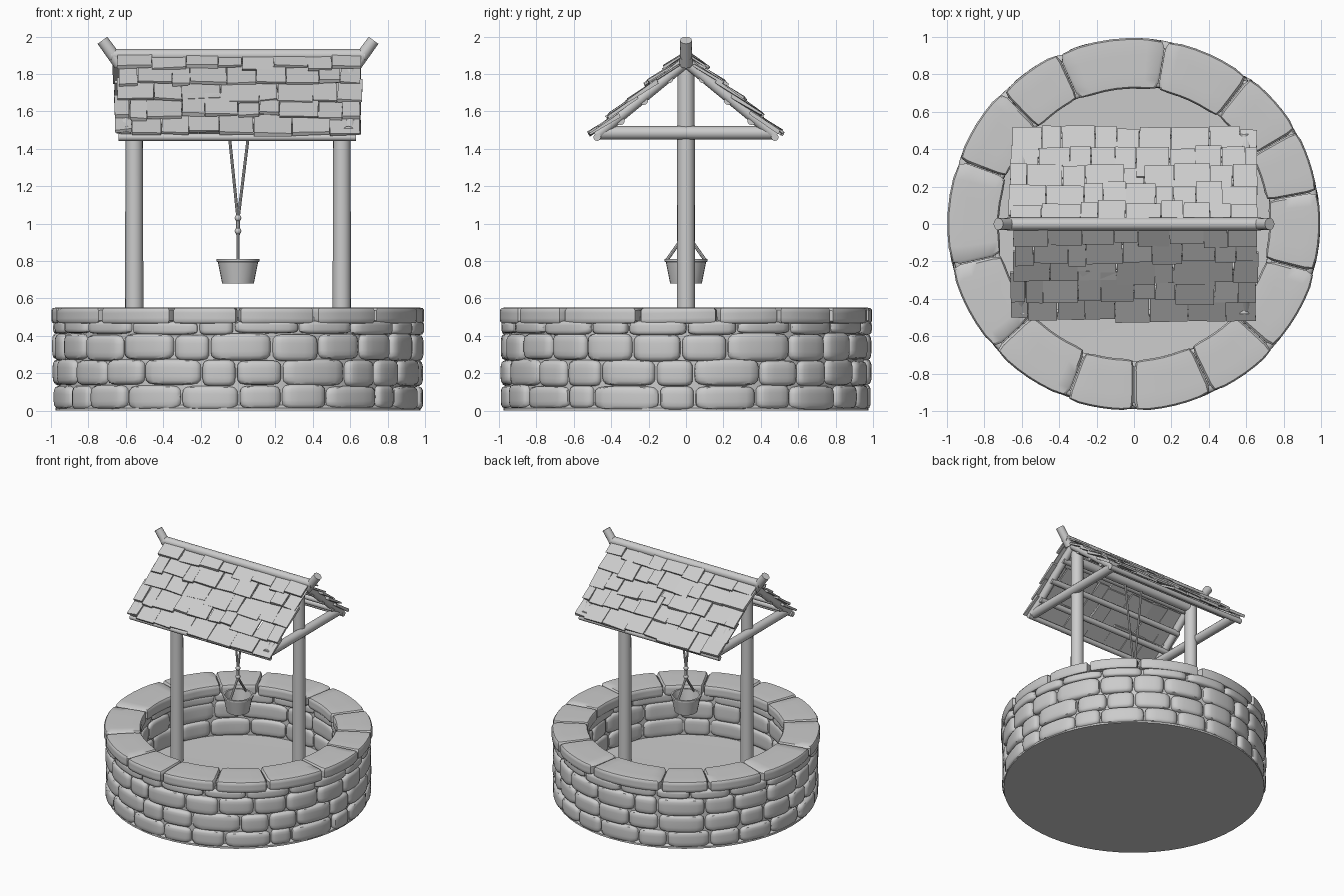
import bpy, bmesh, math, random
from mathutils import Matrix, Vector

random.seed(7)
rnd = random.uniform
if "Cube" in bpy.data.objects:
    bpy.data.objects.remove(bpy.data.objects["Cube"])

GREY = (0.6, 0.6, 0.6, 1)
grey = bpy.data.materials.new("plain grey")
grey.use_nodes = True
grey.diffuse_color = GREY
grey.node_tree.nodes["Principled BSDF"].inputs["Base Color"].default_value = GREY


def finish(name, bm, angle=40):
    """Turn a bmesh into a named, shaded object."""
    bmesh.ops.recalc_face_normals(bm, faces=bm.faces)
    mesh = bpy.data.meshes.new(name)
    bm.to_mesh(mesh)
    bm.free()
    mesh.materials.append(grey)
    ob = bpy.data.objects.new(name, mesh)
    bpy.context.collection.objects.link(ob)
    bpy.ops.object.select_all(action='DESELECT')
    ob.select_set(True)
    bpy.context.view_layer.objects.active = ob
    bpy.ops.object.shade_smooth_by_angle(angle=math.radians(angle))
    return ob


def lathe(name, profile, steps):
    """Revolve a radius/height profile around z."""
    bm = bmesh.new()
    verts = [bm.verts.new((r, 0, z)) for r, z in profile]
    edges = [bm.edges.new(pair) for pair in zip(verts, verts[1:])]
    bmesh.ops.spin(bm, geom=verts + edges, axis=(0, 0, 1), cent=(0, 0, 0),
                   angle=math.tau, steps=steps)
    bmesh.ops.remove_doubles(bm, verts=bm.verts, dist=0.0005)
    return finish(name, bm)


def add_pole(bm, a, b, r0, r1=None, sides=12):
    """Round timber or rope from point a to point b."""
    a, b = Vector(a), Vector(b)
    d = b - a
    place = Matrix.Translation((a + b) / 2) @ d.to_track_quat('Z', 'Y').to_matrix().to_4x4()
    bmesh.ops.create_cone(bm, cap_ends=True, segments=sides, radius1=r0,
                          radius2=r1 or r0, depth=d.length, matrix=place)


def poles(name, items, sides=12):
    bm = bmesh.new()
    for item in items:
        add_pole(bm, *item, sides=sides)
    return finish(name, bm)


def add_stone(bm, a0, a1, r0, r1, z0, z1, power):
    """Rounded block bent around the well between two angles."""
    start = len(bm.verts)
    cube = bmesh.ops.create_cube(bm, size=2)
    edges = {e for v in cube["verts"] for e in v.link_edges}
    bmesh.ops.subdivide_edges(bm, edges=list(edges), cuts=5, use_grid_fill=True)
    lean, slope = rnd(-0.006, 0.006), rnd(-0.006, 0.006)
    for v in list(bm.verts)[start:]:
        p = v.co / sum(abs(c) ** power for c in v.co) ** (1 / power)
        a = (a0 + a1) / 2 + p.x * (a1 - a0) / 2
        r = (r0 + r1) / 2 + p.y * (r1 - r0) / 2 + lean * p.x
        z = (z0 + z1) / 2 + p.z * (z1 - z0) / 2 + slope * p.x * (1 - abs(p.z))
        v.co = (r * math.cos(a), r * math.sin(a), z)


def stone_course(bm, count, r0, r1, z0, z1):
    """Ring of uneven stones."""
    step = math.tau / count
    first = rnd(0, step)
    cuts = [first + step * (i + rnd(-0.22, 0.22)) for i in range(count)]
    for a, b in zip(cuts, cuts[1:] + [cuts[0] + math.tau]):
        add_stone(bm, a + 0.004, b - 0.004, r0, r1 - rnd(0, 0.012),
                  z0 + rnd(-0.008, 0.004), z1 + rnd(-0.004, 0.008), 5)


# Well body with closed base and floor
lathe("well_core", [(0, 0), (0.975, 0), (0.975, 0.015), (0.955, 0.03), (0.955, 0.5),
                    (0.76, 0.5), (0.76, 0.13), (0, 0.11)], 64)

# Stone courses outside and inside
outer, inner = bmesh.new(), bmesh.new()
for z0, z1, count in ((0.01, 0.135, 22), (0.135, 0.27, 23), (0.27, 0.41, 22), (0.41, 0.48, 20)):
    stone_course(outer, count, 0.86, 0.995, z0, z1)
    if z0 > 0.1:
        stone_course(inner, 17, 0.735, 0.83, z0, z1)
finish("outer_wall_stones", outer)
finish("inner_wall_stones", inner)

# Capstones
bm = bmesh.new()
seams = [math.radians(d) for d in
         (-90, -65, -42, -15, 10, 30, 52, 80, 114, 135, 160, 193, 222, 249, 270)]
for a, b in zip(seams, seams[1:]):
    add_stone(bm, a + 0.002, b - 0.002, 0.72 + rnd(0, 0.01), 1.0 - rnd(0, 0.006),
              0.465, 0.552, 11)
finish("capstones", bm)

# Posts and gable frames
EAVE_Y, EAVE_Z, RIDGE_Z = 0.5, 1.47, 1.9
posts, frames, horns = [], [], []
for s in (-1, 1):
    posts.append(((s * 0.555, 0, 0.1), (s * 0.555, 0, 1.87), 0.05, 0.046))
    frames.append(((s * 0.59, -0.48, 1.485), (s * 0.59, 0.48, 1.485), 0.036))
    horns.append(((s * 0.63, 0, 1.85), (s * 0.725, 0, 1.98), 0.034, 0.032))
    for side in (-1, 1):
        frames.append(((s * 0.6, side * 0.48, 1.47), (s * 0.6, 0, 1.865), 0.03))
poles("posts", posts, 16)
poles("gable_frames", frames)
poles("ridge_pole", horns + [((-0.68, 0, RIDGE_Z), (0.68, 0, RIDGE_Z), 0.034)])

# Long timbers below the roof: purlins, eave poles and rope beam
beams = [((-0.55, 0, 1.75), (0.55, 0, 1.75), 0.035)]
for side in (-1, 1):
    for t in (0.18, 0.45, 0.7):
        y, z = EAVE_Y * t, RIDGE_Z - (RIDGE_Z - EAVE_Z) * t - 0.05
        beams.append(((-0.62, side * y, z), (0.62, side * y, z), 0.022))
    beams.append(((-0.64, side * 0.475, 1.462), (0.63, side * 0.475, 1.462), 0.02))
poles("purlins", beams)

# Shingled roof slopes
pitch = math.atan2(RIDGE_Z - EAVE_Z, EAVE_Y)
length = math.hypot(RIDGE_Z - EAVE_Z, EAVE_Y)
ROWS, HALF = 5, 0.65
for name, turn in (("back_shingles", 0), ("front_shingles", math.pi)):
    slope = (Matrix.Rotation(turn, 4, 'Z') @ Matrix.Translation((0, 0, RIDGE_Z))
             @ Matrix.Rotation(-pitch, 4, 'X'))
    bm = bmesh.new()
    for row in range(ROWS):
        low = length * (row + 1) / ROWS
        x = -HALF - rnd(0, 0.02)
        while x < HALF - 0.03:
            w = min(rnd(0.09, 0.21), HALF + 0.01 - x)
            drop, lift = rnd(-0.02, 0.012), rnd(0.012, 0.03)
            tall = min(0.19, low)
            place = (slope @ Matrix.Translation((x + w / 2, low + drop, lift))
                     @ Matrix.Rotation(0.12 + rnd(-0.02, 0.05), 4, 'X')
                     @ Matrix.Rotation(rnd(-0.025, 0.025), 4, 'Z')
                     @ Matrix.Translation((0, -tall / 2, 0))
                     @ Matrix.Diagonal((w - 0.003, tall, 0.016, 1)))
            made = bmesh.ops.create_cube(bm, size=1, matrix=place)
            for v in made["verts"]:
                v.co.z += rnd(-0.006, 0.006)
            x += w
    finish(name, bm, 30)

# Bucket, handle and rope
lathe("bucket", [(0, 0.68), (0.085, 0.68), (0.108, 0.795), (0.114, 0.797), (0.114, 0.812),
                 (0.1, 0.812), (0.078, 0.695), (0, 0.695)], 24)
poles("bucket_handle", [((0, s * 0.106, 0.8), (0, 0, 0.95), 0.009) for s in (-1, 1)], 8)
poles("rope", [((0, 0, 0.94), (0, 0, 1.04), 0.011),
               ((0, 0, 1.02), (-0.075, 0, 1.75), 0.008),
               ((0, 0, 1.02), (0.09, 0, 1.75), 0.008)], 8)
bm = bmesh.new()
for z in (0.96, 1.03):
    bmesh.ops.create_uvsphere(bm, u_segments=10, v_segments=6, radius=0.019,
                              matrix=Matrix.Translation((0, 0, z)))
finish("rope_knots", bm)
